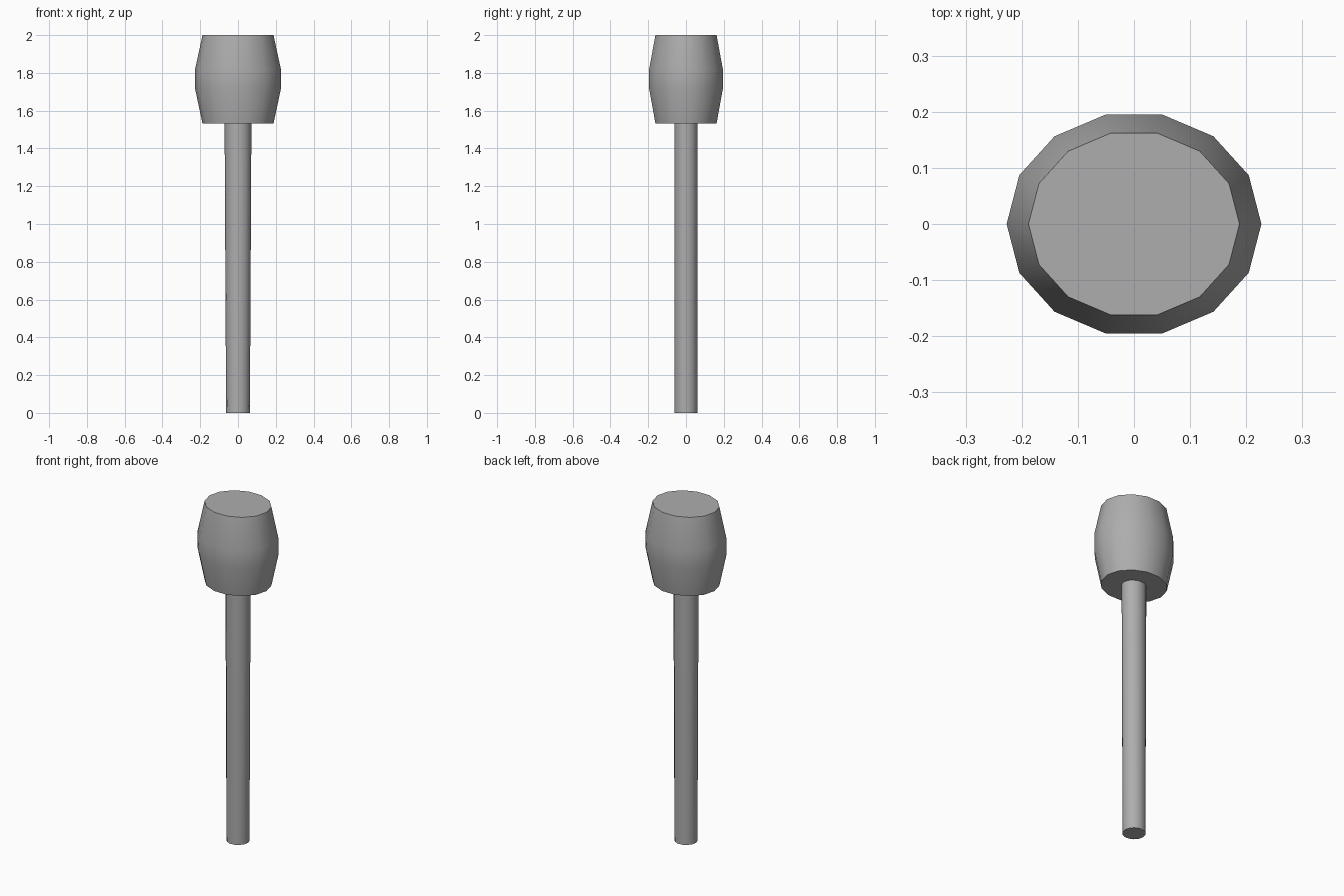
import bpy, bmesh, math

if "Cube" in bpy.data.objects:
    bpy.data.objects.remove(bpy.data.objects["Cube"])

SIDES = 14

# Darker grey shared by both parts
grey = bpy.data.materials.new("dark_grey")
grey.diffuse_color = (0.42, 0.42, 0.42, 1)
grey.use_nodes = True
grey.node_tree.nodes["Principled BSDF"].inputs["Base Color"].default_value = grey.diffuse_color

def loft(name, rings):
    """Closed elliptical loft; rings are (z, x radius, y radius) from bottom to top."""
    bm = bmesh.new()
    loops = []
    for z, rx, ry in rings:
        loops.append([bm.verts.new((rx * math.cos(2 * math.pi * i / SIDES),
                                    ry * math.sin(2 * math.pi * i / SIDES), z))
                      for i in range(SIDES)])
    for low, high in zip(loops, loops[1:]):
        for i in range(SIDES):
            j = (i + 1) % SIDES
            bm.faces.new((low[i], low[j], high[j], high[i]))
    bm.faces.new(loops[0][::-1])
    bm.faces.new(loops[-1])
    mesh = bpy.data.meshes.new(name)
    bm.to_mesh(mesh)
    bm.free()
    mesh.materials.append(grey)
    obj = bpy.data.objects.new(name, mesh)
    bpy.context.collection.objects.link(obj)
    bpy.ops.object.select_all(action='DESELECT')
    obj.select_set(True)
    bpy.context.view_layer.objects.active = obj
    bpy.ops.object.shade_smooth_by_angle(angle=math.radians(40))
    return obj

# Handle: round at the foot, slightly wider in x at the top
loft("handle", [(0, 0.063, 0.062), (1.532, 0.071, 0.062)])

# Barrel-shaped mallet head
loft("head", [(1.532, 0.188, 0.166), (1.715, 0.227, 0.2),
              (1.82, 0.227, 0.2), (2.0, 0.188, 0.166)])
